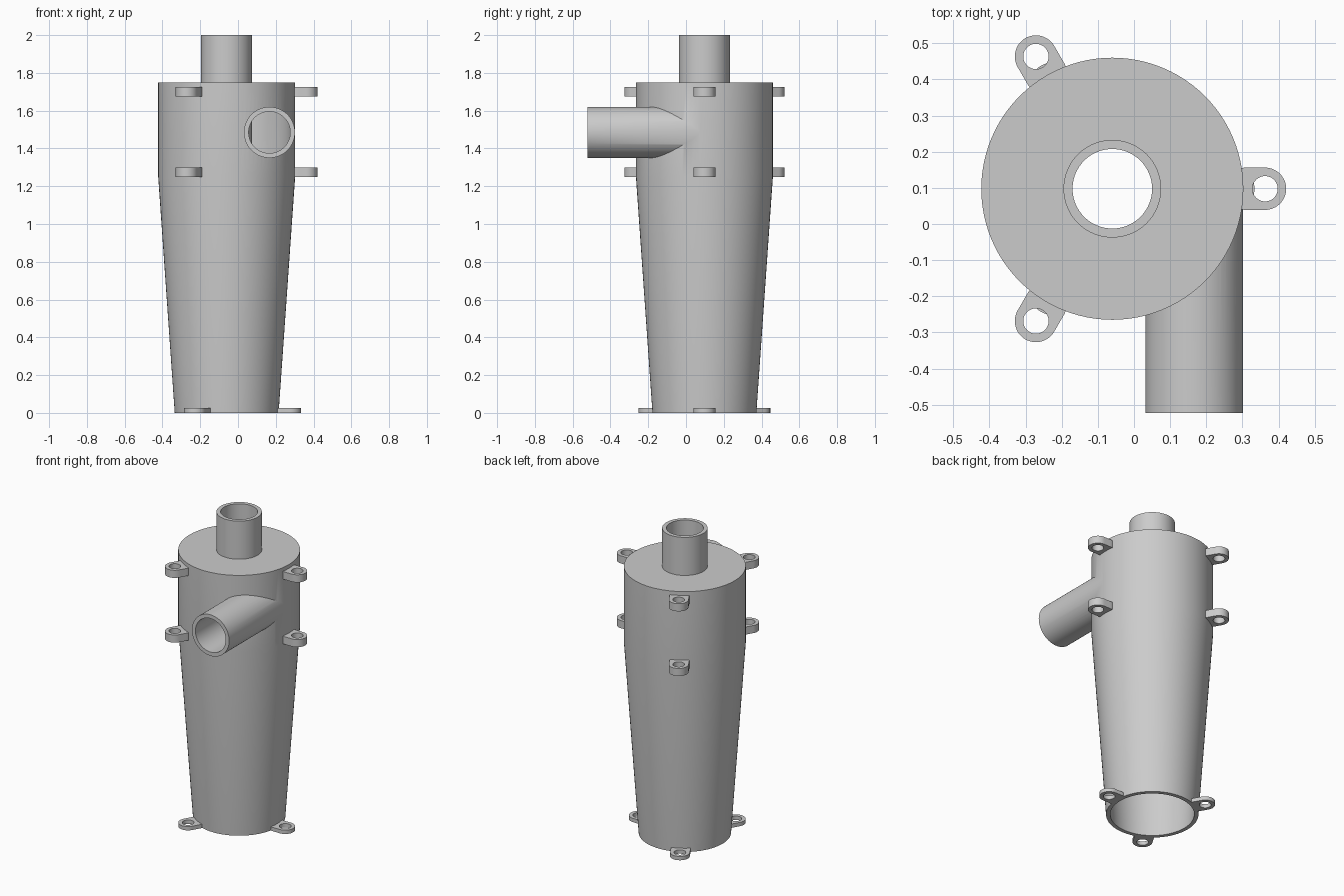
import bpy, bmesh
from math import sin, cos, pi, radians
from mathutils import Matrix, Vector

if "Cube" in bpy.data.objects:
    bpy.data.objects.remove(bpy.data.objects["Cube"], do_unlink=True)

AXIS = Vector((-0.06, 0.0975, 0))   # vertical axis of the body
R_TOP, R_BASE, WALL = 0.3625, 0.275, 0.025
Z_BREAK, Z_LID = 1.25, 1.75
PIPE_R, BORE_R = 0.135, 0.11
SEGS = 96

grey = bpy.data.materials.new("plain_grey")
grey.use_nodes = True
grey.diffuse_color = (0.6, 0.6, 0.6, 1)
grey.node_tree.nodes["Principled BSDF"].inputs["Base Color"].default_value = (0.6, 0.6, 0.6, 1)


def finish(name, bm):
    bmesh.ops.recalc_face_normals(bm, faces=bm.faces)
    mesh = bpy.data.meshes.new(name)
    bm.to_mesh(mesh)
    bm.free()
    mesh.materials.append(grey)
    obj = bpy.data.objects.new(name, mesh)
    bpy.context.collection.objects.link(obj)
    return obj


def lathe(name, profile, matrix, closed=False):
    """Revolve (radius, height) points; open profiles are capped at both ends."""
    bm = bmesh.new()
    rings = [[bm.verts.new((r * cos(2 * pi * i / SEGS), r * sin(2 * pi * i / SEGS), z))
              for i in range(SEGS)] for r, z in profile]
    pairs = list(zip(rings, rings[1:]))
    if closed:
        pairs.append((rings[-1], rings[0]))
    else:
        bm.faces.new(rings[0])
        bm.faces.new(rings[-1])
    for a, b in pairs:
        for i in range(SEGS):
            j = (i + 1) % SEGS
            bm.faces.new((a[i], a[j], b[j], b[i]))
    bm.transform(matrix)
    return finish(name, bm)


def activate(obj):
    bpy.ops.object.select_all(action='DESELECT')
    obj.select_set(True)
    bpy.context.view_layer.objects.active = obj


def combine(target, tool, operation):
    activate(target)
    mod = target.modifiers.new("cut", 'BOOLEAN')
    mod.object, mod.operation, mod.solver = tool, operation, 'EXACT'
    bpy.ops.object.modifier_apply(modifier=mod.name)
    bpy.data.objects.remove(tool, do_unlink=True)


def smooth(obj):
    activate(obj)
    bpy.ops.object.shade_smooth_by_angle(angle=radians(30))


upright = Matrix.Translation(AXIS)
# Inlet axis runs from the front opening back towards the body
inlet = Matrix.Translation((0.1665, -0.5225, 1.485)) @ Matrix.Rotation(-pi / 2, 4, 'X')
inlet_len = 0.62

# Hollow body with tangential inlet
body = lathe("body_with_inlet", [(R_BASE, 0), (R_TOP, Z_BREAK), (R_TOP, Z_LID)], upright)
combine(body, lathe("inlet_outer", [(PIPE_R, 0), (PIPE_R, inlet_len)], inlet), 'UNION')
slope = (R_TOP - R_BASE) / Z_BREAK
combine(body, lathe("cavity", [(R_BASE - WALL - 0.1 * slope, -0.1), (R_TOP - WALL, Z_BREAK),
                               (R_TOP - WALL, Z_LID - WALL)], upright), 'DIFFERENCE')
combine(body, lathe("inlet_bore", [(BORE_R, -0.1), (BORE_R, inlet_len - 0.01)], inlet), 'DIFFERENCE')
combine(body, lathe("lid_hole", [(0.122, 1.6), (0.122, 1.9)], upright), 'DIFFERENCE')
smooth(body)

# Outlet tube, continuing down inside the body
smooth(lathe("outlet_tube", [(PIPE_R, Z_BREAK), (PIPE_R, 2), (BORE_R, 2), (BORE_R, Z_BREAK)],
             upright, closed=True))


# Mounting lugs: rounded tab with a round hole
def lug(name, angle, distance, z, thick):
    r, hole, back, n = 0.0585, 0.035, 0.072, 48
    bm = bmesh.new()
    loops = []
    for h in (0, thick):
        outer, inner = [], []
        for i in range(n):
            c, s = cos(2 * pi * i / n), sin(2 * pi * i / n)
            k = r if c > -1e-6 else min(r / max(abs(s), 1e-6), back / -c)
            outer.append(bm.verts.new((k * c, k * s, h)))
            inner.append(bm.verts.new((hole * c, hole * s, h)))
        loops.append((outer, inner))
    (o0, i0), (o1, i1) = loops
    for a, b in ((o0, o1), (o1, i1), (i1, i0), (i0, o0)):
        for i in range(n):
            j = (i + 1) % n
            bm.faces.new((a[i], a[j], b[j], b[i]))
    bm.transform(upright @ Matrix.Rotation(angle, 4, 'Z') @ Matrix.Translation((distance, 0, z)))
    smooth(finish(name, bm))


for row, radius, z, thick in (("upper", R_TOP, 1.675, 0.05),
                              ("middle", R_TOP, 1.25, 0.05),
                              ("base", R_BASE, 0, 0.025)):
    for side, deg in (("left", 0), ("back", 120), ("front", 240)):
        lug(f"{row}_{side}_lug", radians(deg), radius + 0.06, z, thick)
